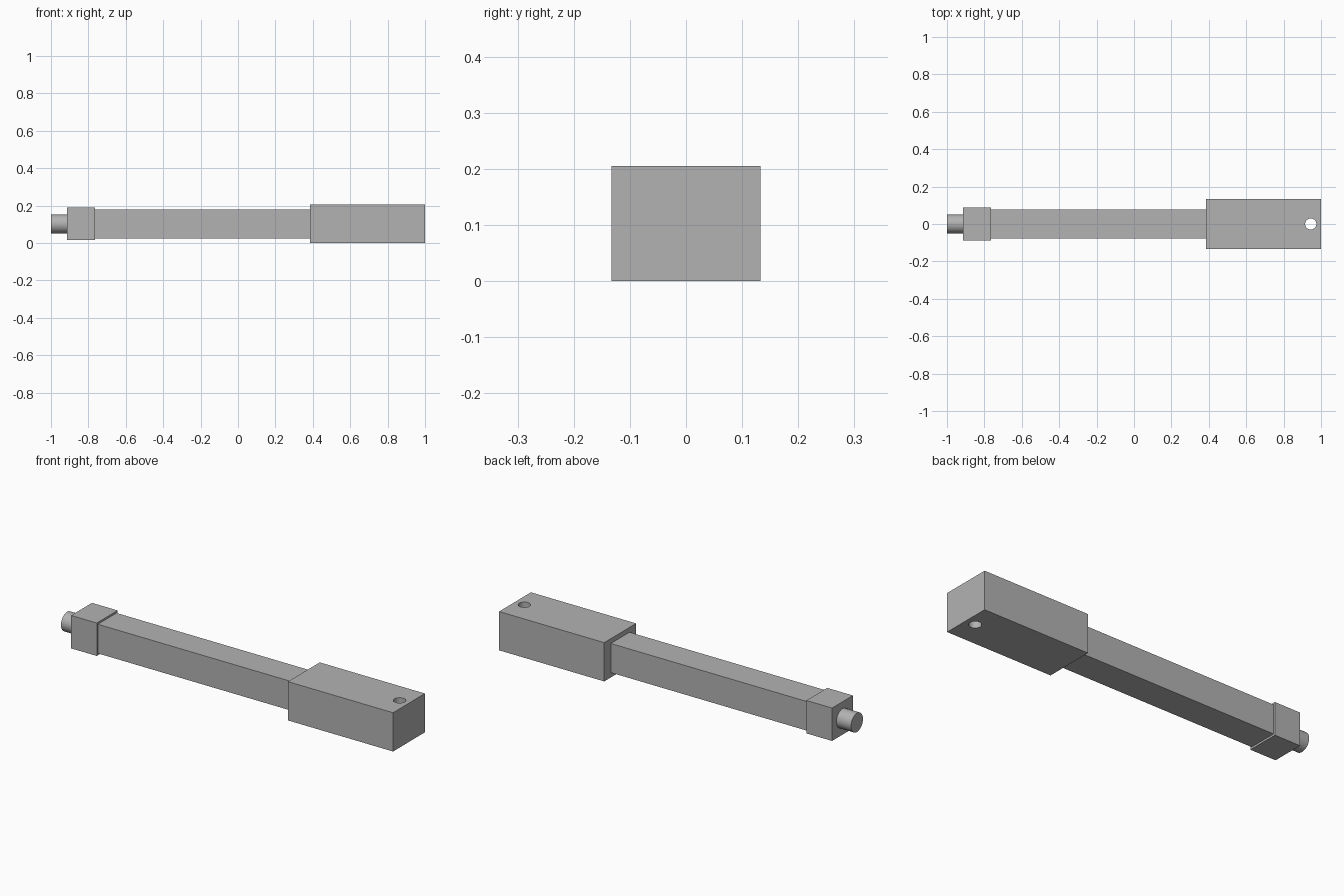
import bpy
from math import pi

default = bpy.data.objects.get("Cube")
if default:
    bpy.data.objects.remove(default, do_unlink=True)

MID_Z = 0.1025

grey = bpy.data.materials.new("plain grey")
grey.use_nodes = True
colour = (0.45, 0.45, 0.45, 1)
grey.diffuse_color = colour
grey.node_tree.nodes["Principled BSDF"].inputs["Base Color"].default_value = colour


def finish(name):
    obj = bpy.context.object
    obj.name = name
    bpy.ops.object.transform_apply(location=False, rotation=True, scale=True)
    obj.data.materials.append(grey)
    return obj


def block(name, x0, x1, half_y, half_z):
    bpy.ops.mesh.primitive_cube_add(size=1, location=((x0 + x1) / 2, 0, MID_Z))
    bpy.context.object.scale = (x1 - x0, 2 * half_y, 2 * half_z)
    return finish(name)


def cylinder(name, radius, depth, location, rotation=(0, 0, 0)):
    bpy.ops.mesh.primitive_cylinder_add(vertices=48, radius=radius, depth=depth,
                                        location=location, rotation=rotation)
    obj = finish(name)
    bpy.ops.object.shade_smooth_by_angle()
    return obj


# Square shaft, end collar and round peg
block("shaft", -0.77, 0.39, 0.078, 0.077)
block("end_collar", -0.915, -0.765, 0.087, 0.087)
cylinder("end_peg", 0.05, 0.09, (-0.955, 0, MID_Z), (0, pi / 2, 0))

# Handle with a vertical hole drilled through it
handle = block("handle", 0.385, 1, 0.133, MID_Z)
cutter = cylinder("hole_cutter", 0.03, 0.5, (0.945, 0, MID_Z))
cutter.hide_render = True
hole = handle.modifiers.new("hole", "BOOLEAN")
hole.operation = "DIFFERENCE"
hole.solver = "EXACT"
hole.object = cutter
bpy.ops.object.select_all(action="DESELECT")
handle.select_set(True)
bpy.context.view_layer.objects.active = handle
bpy.ops.object.modifier_apply(modifier="hole")
bpy.data.objects.remove(cutter, do_unlink=True)
bpy.ops.object.shade_smooth_by_angle()
